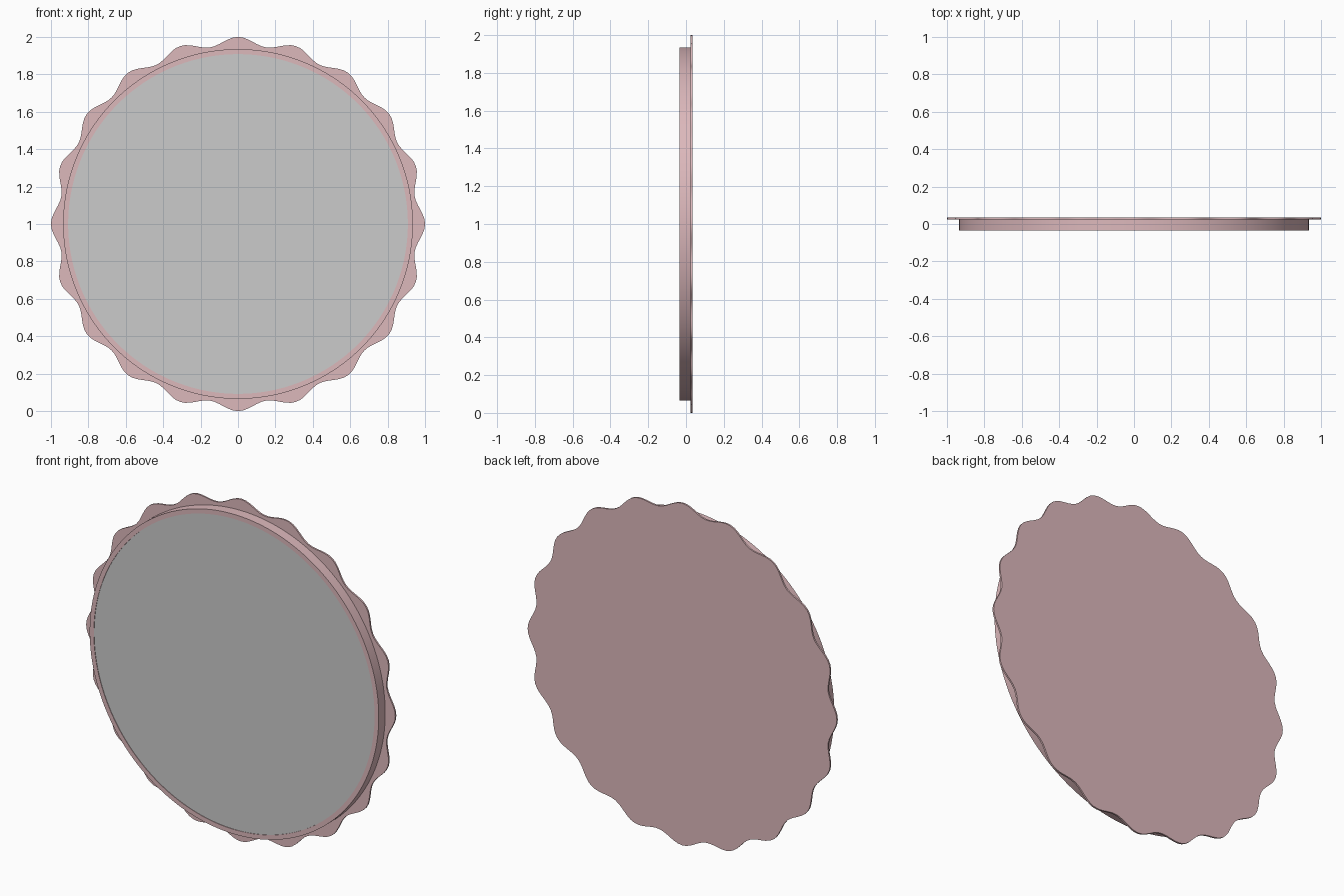
import bpy, bmesh, math
from mathutils import Matrix

cube = bpy.data.objects.get("Cube")
if cube:
    bpy.data.objects.remove(cube, do_unlink=True)

SEGMENTS = 240
SCALLOPS = 20

pink = bpy.data.materials.new("dusty_pink")
pink.use_nodes = True
colour = (0.72, 0.48, 0.5, 1)
pink.diffuse_color = colour
pink.node_tree.nodes["Principled BSDF"].inputs["Base Color"].default_value = colour


def plain(radius):
    return lambda angle: radius


def scalloped(angle):
    return 0.978 + 0.022 * math.cos(SCALLOPS * angle)


def slab(name, outline, front, back, hole=None, material=None):
    """Upright slab between two y planes, with an optional round hole."""
    bm = bmesh.new()

    def loop(radius_at, y):
        angles = [math.tau * i / SEGMENTS for i in range(SEGMENTS)]
        return [bm.verts.new((radius_at(a) * math.cos(a), y,
                              1 + radius_at(a) * math.sin(a))) for a in angles]

    def bridge(a, b):
        for i in range(SEGMENTS):
            j = (i + 1) % SEGMENTS
            bm.faces.new((a[i], a[j], b[j], b[i]))

    outer_front, outer_back = loop(outline, front), loop(outline, back)
    bridge(outer_front, outer_back)
    if hole:
        inner_front, inner_back = loop(plain(hole), front), loop(plain(hole), back)
        bridge(outer_front, inner_front)
        bridge(outer_back, inner_back)
        bridge(inner_front, inner_back)
    else:
        bm.faces.new(outer_front)
        bm.faces.new(outer_back)
    bmesh.ops.recalc_face_normals(bm, faces=bm.faces)

    mesh = bpy.data.meshes.new(name)
    bm.to_mesh(mesh)
    bm.free()
    obj = bpy.data.objects.new(name, mesh)
    bpy.context.collection.objects.link(obj)
    if material:
        mesh.materials.append(material)
    bpy.ops.object.select_all(action="DESELECT")
    obj.select_set(True)
    bpy.context.view_layer.objects.active = obj
    bpy.ops.object.shade_smooth_by_angle(angle=math.radians(30))
    return obj


# Scalloped backing plate
slab("scalloped_back_plate", scalloped, 0.025, 0.035, material=pink)

# Round rim standing forward of the plate
slab("round_rim", plain(0.935), -0.035, 0.025, hole=0.908, material=pink)

# Glass set just inside the rim
slab("mirror_glass", plain(0.908), -0.032, 0.025)
